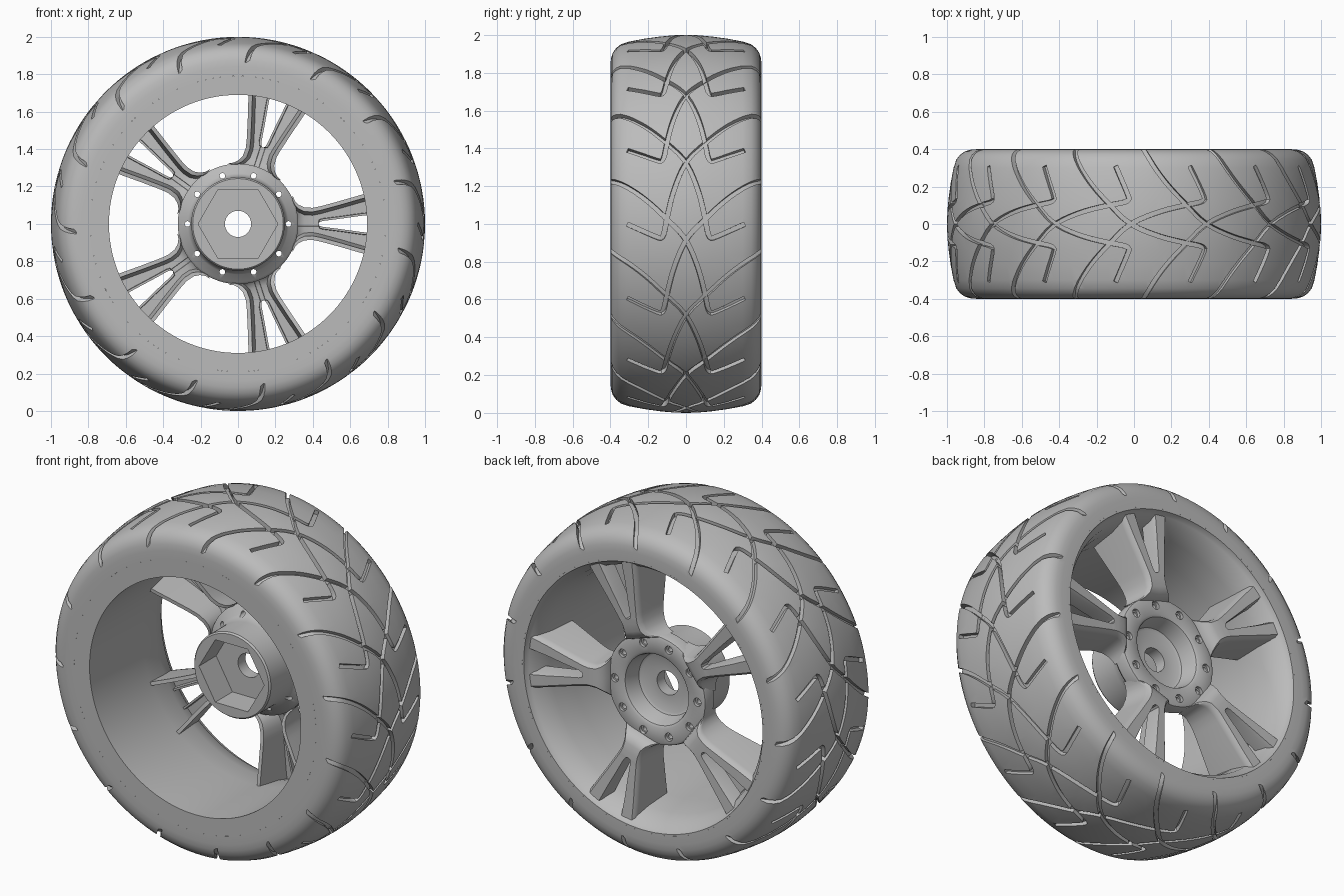
import bpy, bmesh
from math import cos, sin, pi, radians, hypot
from mathutils import Matrix, Vector

cube = bpy.data.objects.get("Cube")
if cube:
    bpy.data.objects.remove(cube, do_unlink=True)

grey = bpy.data.materials.new("plain grey")
grey.use_nodes = True
grey.diffuse_color = (0.5, 0.5, 0.5, 1)
for node in grey.node_tree.nodes:
    if node.type == 'BSDF_PRINCIPLED':
        node.inputs["Base Color"].default_value = grey.diffuse_color


def finish(name, bm):
    """Turn a bmesh centred on the axle into an object at axle height."""
    bmesh.ops.recalc_face_normals(bm, faces=bm.faces[:])
    bmesh.ops.translate(bm, verts=bm.verts[:], vec=(0, 0, 1))
    mesh = bpy.data.meshes.new(name)
    bm.to_mesh(mesh)
    bm.free()
    obj = bpy.data.objects.new(name, mesh)
    bpy.context.scene.collection.objects.link(obj)
    return obj


def loft(bm, rings, closed=False):
    """Skin closed rings of points; cap the ends unless the loft is closed."""
    loops = [[bm.verts.new(p) for p in ring] for ring in rings]
    n = len(loops[0])
    for i in range(len(loops) - (0 if closed else 1)):
        a, b = loops[i], loops[(i + 1) % len(loops)]
        for j in range(n):
            k = (j + 1) % n
            bm.faces.new((a[j], a[k], b[k], b[j]))
    if not closed:
        bm.faces.new(loops[0])
        bm.faces.new(loops[-1])


def polar(r, angle, y):
    return Vector((r * cos(angle), y, r * sin(angle)))


def revolve(name, profile, segments):
    """Spin a closed (radius, y) profile around the axle."""
    bm = bmesh.new()
    loft(bm, [[polar(r, 2 * pi * i / segments, y) for r, y in profile]
              for i in range(segments)], closed=True)
    return finish(name, bm)


def prism(bm, radius, y0, y1, sides, centre=(0, 0)):
    loft(bm, [[polar(radius, 2 * pi * i / sides, y) + Vector((centre[0], 0, centre[1]))
               for i in range(sides)] for y in (y0, y1)])


def carve(obj, cutter):
    """Cut with the first solver that really adds the new faces."""
    cutter.hide_render = True
    for solver in ('EXACT', 'MANIFOLD'):
        mod = obj.modifiers.new("carve", 'BOOLEAN')
        mod.operation, mod.solver, mod.object = 'DIFFERENCE', solver, cutter
        graph = bpy.context.evaluated_depsgraph_get()
        mesh = bpy.data.meshes.new_from_object(obj.evaluated_get(graph))
        obj.modifiers.clear()
        if len(mesh.polygons) > len(obj.data.polygons):
            obj.data = mesh
            break
    bpy.data.objects.remove(cutter, do_unlink=True)


# Tyre: crowned tread with rounded shoulders
half = [(0.79, 0.4), (0.84, 0.4), (0.875, 0.397), (0.905, 0.388), (0.93, 0.37),
        (0.95, 0.345), (0.965, 0.3), (0.98, 0.22), (0.991, 0.14), (0.998, 0.07)]
tyre = revolve("tyre", half + [(1, 0)] + [(r, -y) for r, y in reversed(half)], 180)


def tread_radius(y):
    pts = [(1, 0)] + half[:0:-1]
    y = abs(y)
    for (r0, y0), (r1, y1) in zip(pts, pts[1:]):
        if y <= y1:
            return max(0.89, r0 + (r1 - r0) * (y - y0) / (y1 - y0))
    return 0.89


# Tread grooves: sweep from one shoulder across the centre, ending in a hook
control = [(0.43, 18.3), (0.4, 17), (0.3, 13.7), (0.2, 9.3), (0.1, 3.7), (0, -2),
           (-0.065, -11), (-0.1, -19.5), (-0.12, -26.3), (-0.155, -25.9),
           (-0.31, -21.8)]


def round_corners(points, passes=2):
    """Repeated corner cutting that keeps both end points."""
    pts = [Vector(p) for p in points]
    for _ in range(passes):
        cut = [p.lerp(q, t) for p, q in zip(pts, pts[1:]) for t in (0.25, 0.75)]
        pts = [pts[0]] + cut[1:-1] + [pts[-1]]
    return pts


def groove_cutter(hand, turn, depth, width=0.012):
    path = [(hand * q[0], radians(q[1])) for q in round_corners(control)]
    rings = []
    for i, (y, a) in enumerate(path):
        (y0, a0), (y1, a1) = path[max(i - 1, 0)], path[min(i + 1, len(path) - 1)]
        dy, da = y1 - y0, a1 - a0
        scale = width / hypot(dy, da)
        r = tread_radius(y)
        rings.append([polar(r + h, turn + a + s * dy * scale, y - s * da * scale)
                      for s, h in ((1, 0.04), (-1, 0.04), (-1, -depth), (1, -depth))])
    bm = bmesh.new()
    loft(bm, rings)
    return finish("groove_cutter", bm)


for k in range(15):
    for hand, depth in ((1, 0.028), (-1, 0.025)):
        carve(tyre, groove_cutter(hand, radians(24 * k - 2.3), depth))

# Rim barrel, flared towards the back
rim = revolve("rim_barrel", [(0.69, -0.4), (0.695, 0.1), (0.715, 0.25), (0.74, 0.34),
                             (0.765, 0.37), (0.775, 0.385), (0.78, 0.4),
                             (0.79, 0.4), (0.79, -0.4)], 128)

# Hub: drive barrel at the front, dished bolt flange at the back
hub = revolve("hub", [(0.07, -0.06), (0.07, 0.17), (0.17, 0.17), (0.183, 0.178),
                      (0.2, 0.255), (0.207, 0.272), (0.22, 0.28), (0.305, 0.28),
                      (0.317, 0.275), (0.322, 0.262), (0.322, 0.2), (0.31, 0.185),
                      (0.27, 0.165), (0.255, 0.14), (0.25, 0.1), (0.25, -0.05),
                      (0.242, -0.06)], 80)
holes, bores = bmesh.new(), bmesh.new()
prism(holes, 0.213, -0.1, 0.1, 6)
for k in range(10):
    spot = (0.27 * cos(k * pi / 5), 0.27 * sin(k * pi / 5))
    prism(holes, 0.015, 0.05, 0.35, 16, spot)
    prism(bores, 0.024, 0.262, 0.35, 20, spot)
carve(hub, finish("hole_cutter", holes))
carve(hub, finish("bore_cutter", bores))

# Spokes: hollow, open at the front, split by a wedge slot
# (radius, half width, slot half width, front edge y, back face y)
stations = [(0.292, 0.15, 0, 0.19, 0.27), (0.305, 0.122, 0, 0.18, 0.305),
            (0.325, 0.102, 0, 0.17, 0.33), (0.355, 0.088, 0, 0.16, 0.342),
            (0.40, 0.086, 0, 0.15, 0.347), (0.43, 0.092, 0, 0.145, 0.35),
            (0.435, 0.093, 0.01, 0.143, 0.35), (0.455, 0.098, 0.016, 0.14, 0.351),
            (0.55, 0.124, 0.028, 0.12, 0.357), (0.65, 0.153, 0.042, 0.10, 0.363),
            (0.77, 0.185, 0.056, 0.08, 0.372)]


def spoke_half(r, w, s, front, back):
    deep = back - (0.09 if s else 0.045)
    section = [(w, front), (w - 0.018, back - 0.035), (w - 0.023, back - 0.014),
               (w - 0.036, back), (s * 1.4, back), (s * 1.2, back - 0.02), (s, deep),
               (s + 0.012, deep), (s + 0.014, back - 0.05), (w - 0.04, back - 0.05),
               (w - 0.022, front)]
    return [(r, y, t) for t, y in section]


for k in range(5):
    bm = bmesh.new()
    for side in (1, -1):
        loft(bm, [[(x, y, side * t) for x, y, t in spoke_half(*st)] for st in stations])
    bmesh.ops.rotate(bm, verts=bm.verts[:], cent=(0, 0, 0),
                     matrix=Matrix.Rotation(2 * pi * k / 5, 3, 'Y'))
    finish("spoke_%d" % (k + 1), bm)

# One colour and soft shading with crisp edges throughout
bpy.ops.object.select_all(action='DESELECT')
for obj in bpy.context.scene.objects:
    if obj.type == 'MESH':
        obj.data.materials.clear()
        obj.data.materials.append(grey)
        obj.select_set(True)
        bpy.context.view_layer.objects.active = obj
bpy.ops.object.shade_smooth_by_angle(angle=radians(35))
